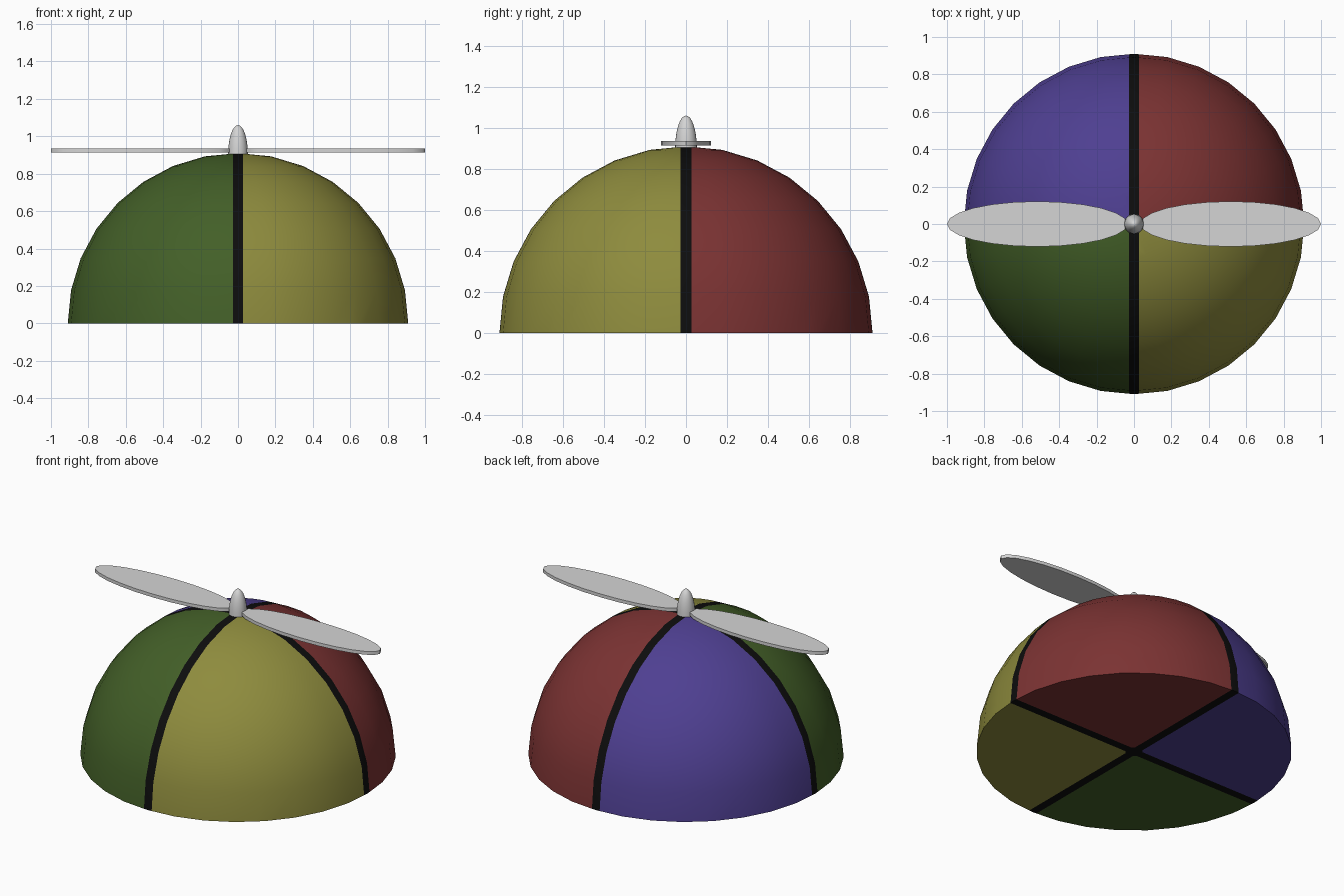
import bpy, bmesh, math
from mathutils import Matrix, Vector

if "Cube" in bpy.data.objects:
    bpy.data.objects.remove(bpy.data.objects["Cube"])


def material(name, rgb):
    m = bpy.data.materials.new(name)
    m.diffuse_color = (*rgb, 1)
    m.use_nodes = True
    m.node_tree.nodes["Principled BSDF"].inputs["Base Color"].default_value = m.diffuse_color
    return m


GREEN = material("green", (0.056, 0.115, 0.021))
YELLOW = material("yellow", (0.27, 0.26, 0.047))
RED = material("red", (0.20, 0.033, 0.033))
BLUE = material("violet blue", (0.077, 0.05, 0.285))
BLACK = material("black", (0.004, 0.004, 0.004))
GREY = material("light grey", (0.66, 0.66, 0.66))


def finish(bm, name, mats, angle=35):
    bmesh.ops.recalc_face_normals(bm, faces=bm.faces[:])
    me = bpy.data.meshes.new(name)
    bm.to_mesh(me)
    bm.free()
    for m in mats:
        me.materials.append(m)
    me.shade_smooth()
    me.set_sharp_from_angle(angle=math.radians(angle))
    ob = bpy.data.objects.new(name, me)
    bpy.context.collection.objects.link(ob)
    return ob


def half_ball(radius, segments, rings):
    """Closed upper half of a UV sphere."""
    bm = bmesh.new()
    bmesh.ops.create_uvsphere(bm, u_segments=segments, v_segments=rings, radius=radius)
    low = [v for v in bm.verts if v.co.z < -1e-4]
    bmesh.ops.delete(bm, geom=low, context='VERTS')
    bmesh.ops.holes_fill(bm, edges=[e for e in bm.edges if e.is_boundary], sides=0)
    return bm


def cut(bm, faces, co, no):
    geom = set(faces)
    for f in faces:
        geom.update(f.edges)
        geom.update(f.verts)
    bmesh.ops.bisect_plane(bm, geom=list(geom), dist=1e-5, plane_co=co, plane_no=no)


# Cap dome: four coloured quarters divided by flush black bands
W = 0.027
bm = half_ball(0.91, 32, 16)
for axis in (Vector((1, 0, 0)), Vector((0, 1, 0))):
    for s in (-1, 1):
        cut(bm, bm.faces[:], axis * W * s, axis)
# small chamfers where the bands cross on the underside
for sx in (-1, 1):
    for sy in (-1, 1):
        under = [f for f in bm.faces if f.calc_center_median().z < 1e-4]
        cut(bm, under, Vector((sx, sy, 0)) * 0.035, Vector((sx, sy, 0)))
for f in bm.faces:
    c = f.calc_center_median()
    crossing = c.z < 1e-4 and abs(c.x) + abs(c.y) < 0.07
    if abs(c.x) < W or abs(c.y) < W or crossing:
        f.material_index = 4
    else:
        f.material_index = (1 if c.x > 0 else 0) + (2 if c.y > 0 else 0)
finish(bm, "cap_dome", [GREEN, YELLOW, BLUE, RED, BLACK])

# Rounded hub on top
bm = half_ball(1, 24, 16)
bmesh.ops.transform(bm, matrix=Matrix.Translation((0, 0, 0.90)) @ Matrix.Diagonal((0.053, 0.053, 0.16, 1)),
                    verts=bm.verts[:])
finish(bm, "propeller_hub", [GREY], 60)

# Two flat oval blades
for side, name in ((-1, "left_blade"), (1, "right_blade")):
    bm = bmesh.new()
    bmesh.ops.create_cone(bm, cap_ends=True, segments=24, radius1=1, radius2=1, depth=1)
    bmesh.ops.transform(bm, matrix=Matrix.Translation((side * 0.517, 0, 0.925)) @ Matrix.Diagonal((0.483, 0.121, 0.021, 1)),
                        verts=bm.verts[:])
    finish(bm, name, [GREY])
